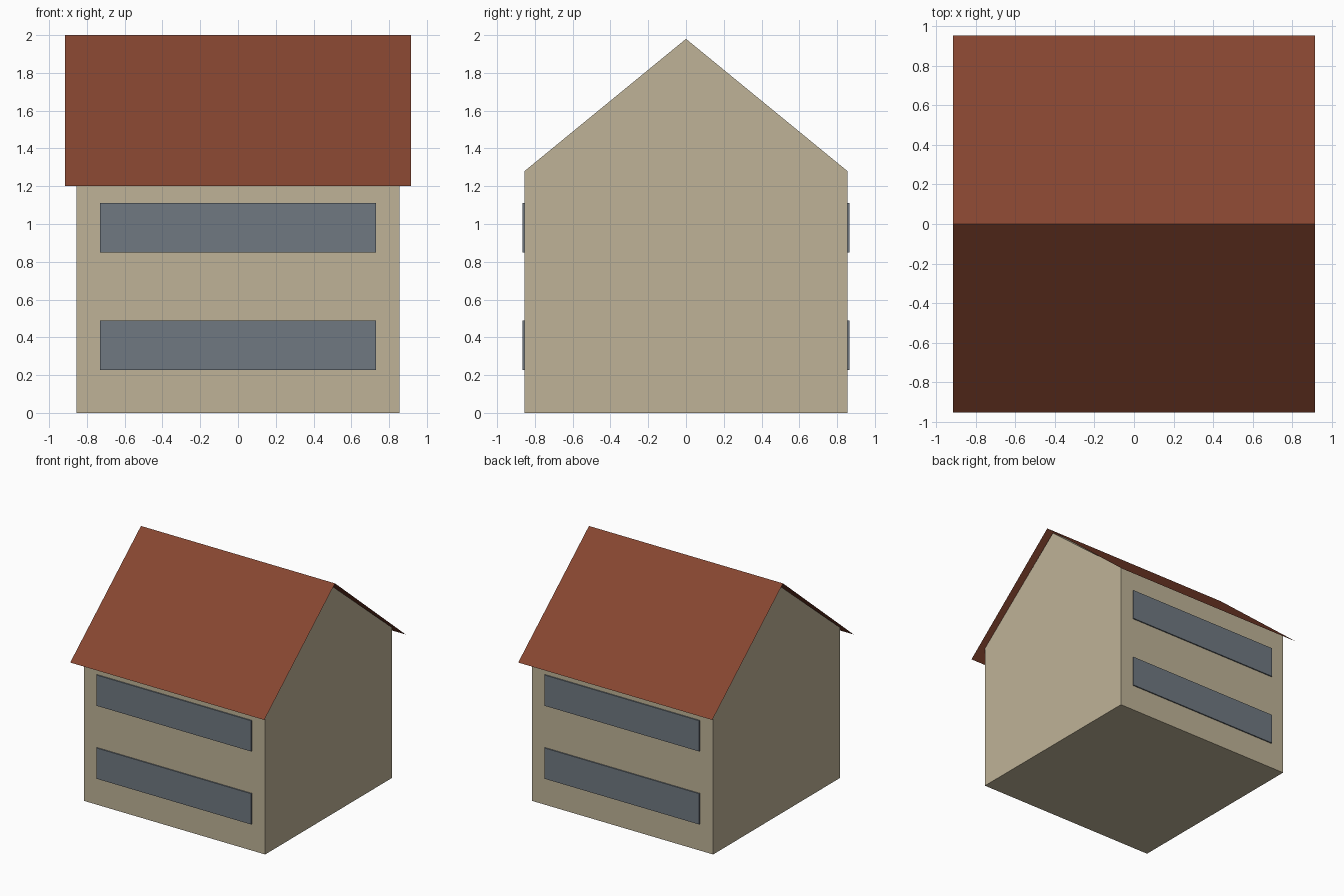
import bpy
import bmesh

default = bpy.data.objects.get("Cube")
if default:
    bpy.data.objects.remove(default, do_unlink=True)


def material(name, color):
    mat = bpy.data.materials.new(name)
    mat.use_nodes = True
    mat.diffuse_color = (*color, 1)
    mat.node_tree.nodes["Principled BSDF"].inputs["Base Color"].default_value = (*color, 1)
    return mat


plaster = material("beige plaster", (0.52, 0.45, 0.31))
tile = material("red brown tile", (0.24, 0.06, 0.03))
glass = material("blue grey glass", (0.16, 0.19, 0.22))


def extrude_profile(name, profile, half_length, mat, closed):
    """Sweep a (y, z) profile along x; closed profiles get end caps."""
    bm = bmesh.new()
    ends = [[bm.verts.new((x, y, z)) for y, z in profile]
            for x in (-half_length, half_length)]
    a, b = ends
    count = len(profile)
    for i in range(count if closed else count - 1):
        j = (i + 1) % count
        bm.faces.new((a[i], a[j], b[j], b[i]))
    if closed:
        bm.faces.new(a)
        bm.faces.new(b)
        bmesh.ops.recalc_face_normals(bm, faces=bm.faces)
    else:
        bm.normal_update()
        for f in bm.faces:
            if f.normal.z < 0:
                f.normal_flip()
    mesh = bpy.data.meshes.new(name)
    bm.to_mesh(mesh)
    bm.free()
    mesh.materials.append(mat)
    obj = bpy.data.objects.new(name, mesh)
    bpy.context.collection.objects.link(obj)
    return obj


def box(name, center, size, mat):
    bpy.ops.mesh.primitive_cube_add(size=1, location=center)
    obj = bpy.context.object
    obj.name = name
    obj.scale = size
    obj.data.materials.append(mat)


# House body with gabled ends
extrude_profile("house_body", [(-0.855, 0), (0.855, 0), (0.855, 1.28),
                               (0, 1.98), (-0.855, 1.28)], 0.855, plaster, True)

# Thin overhanging roof
extrude_profile("roof", [(-0.953, 1.2), (0, 2), (0.953, 1.2)], 0.915, tile, False)

# Window bands on both long walls
for side, y in (("front", -0.855), ("back", 0.855)):
    for floor, z in (("lower", 0.357), ("upper", 0.979)):
        box(f"{side}_{floor}_window", (0, y, z), (1.46, 0.02, 0.262), glass)
